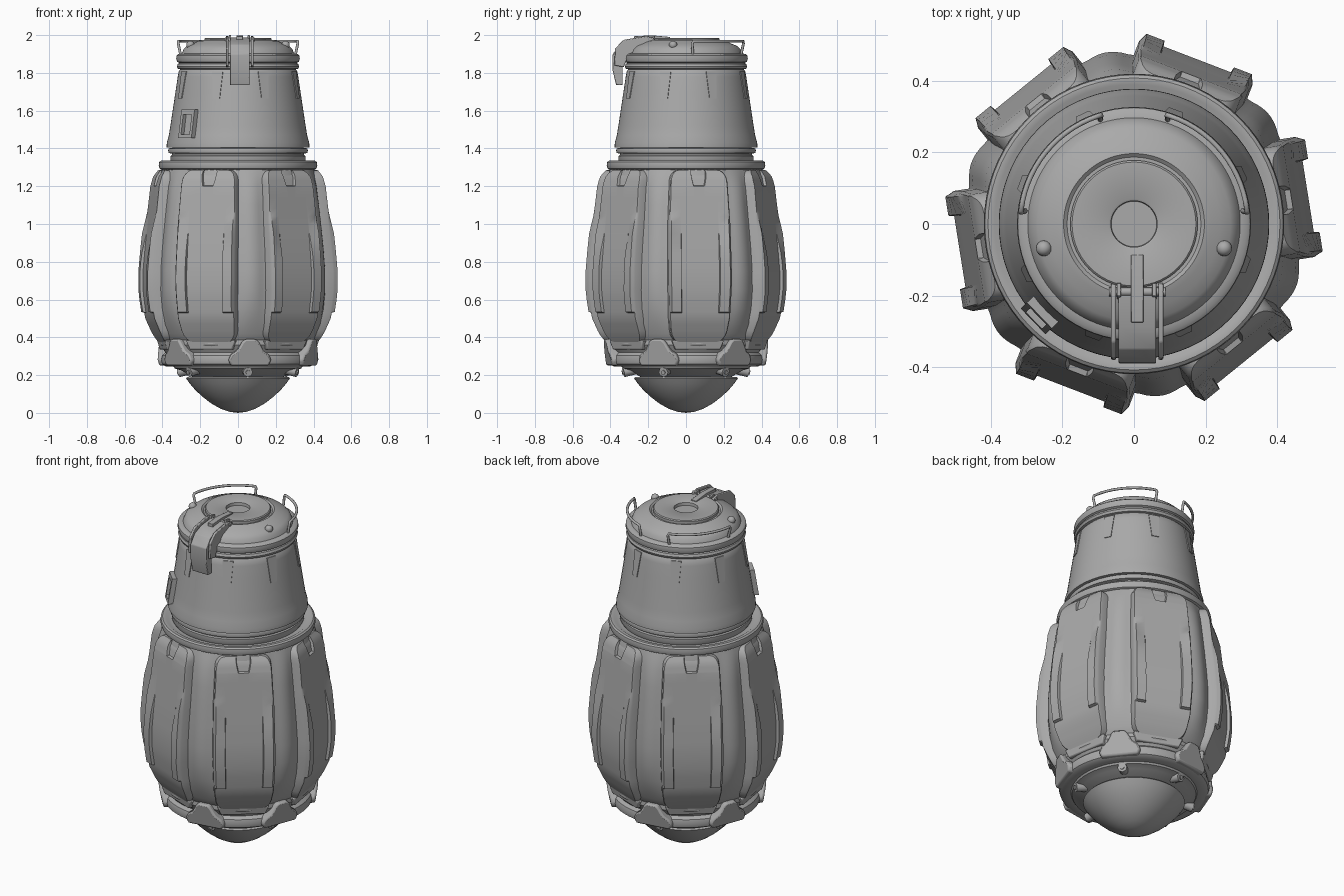
import bpy, bmesh, math
from mathutils import Vector

grey = bpy.data.materials.new("metal_grey")
grey.diffuse_color = (0.4, 0.4, 0.4, 1)
START = 9  # angle of the first armour panel
GAPS = [START + 30 + 60 * k for k in range(6)]


def finish(name, bm, angle=35):
    bmesh.ops.remove_doubles(bm, verts=bm.verts, dist=1e-5)
    bmesh.ops.recalc_face_normals(bm, faces=bm.faces)
    me = bpy.data.meshes.new(name)
    bm.to_mesh(me)
    bm.free()
    me.materials.append(grey)
    ob = bpy.data.objects.new(name, me)
    bpy.context.collection.objects.link(ob)
    bpy.ops.object.select_all(action='DESELECT')
    ob.select_set(True)
    bpy.context.view_layer.objects.active = ob
    bpy.ops.object.shade_smooth_by_angle(angle=math.radians(angle))
    return ob


def polar(deg, r, t, z):
    """Point at radius r in direction deg, shifted sideways by t."""
    a = math.radians(deg)
    return Vector((r * math.cos(a) - t * math.sin(a), r * math.sin(a) + t * math.cos(a), z))


def lerp(table, x):
    for (x0, y0), (x1, y1) in zip(table, table[1:]):
        if x <= x1:
            return y0 + (y1 - y0) * max(0, x - x0) / (x1 - x0)
    return table[-1][1]


def revolve(name, profile, seg=72, shape=lambda a, r, z: r):
    bm = bmesh.new()
    rows = [[bm.verts.new(polar(360 * i / seg, shape(360 * i / seg, r, z), 0, z))
             for i in range(seg)] for r, z in profile]
    for a, b in zip(rows, rows[1:]):
        for i in range(seg):
            j = (i + 1) % seg
            bm.faces.new((a[i], a[j], b[j], b[i]))
    return finish(name, bm)


def loft(name, a, b, bevel=0.0):
    """Solid between two matching outlines."""
    bm = bmesh.new()
    va, vb = [bm.verts.new(p) for p in a], [bm.verts.new(p) for p in b]
    bm.faces.new(va)
    bm.faces.new(vb)
    for i in range(len(a)):
        j = (i + 1) % len(a)
        bm.faces.new((va[i], va[j], vb[j], vb[i]))
    ob = finish(name, bm)
    if bevel:
        m = ob.modifiers.new("bevel", 'BEVEL')
        m.width, m.segments = bevel, 2
    return ob


def side_prism(name, pts, x0, x1, bevel=0.004):
    return loft(name, [Vector((x0, *p)) for p in pts], [Vector((x1, *p)) for p in pts], bevel)


def rod(name, points, radius):
    cu = bpy.data.curves.new(name, 'CURVE')
    cu.dimensions, cu.bevel_depth, cu.bevel_resolution = '3D', radius, 2
    cu.use_fill_caps = True
    sp = cu.splines.new('POLY')
    sp.points.add(len(points) - 1)
    for p, co in zip(sp.points, points):
        p.co = (*co, 1)
    cu.materials.append(grey)
    bpy.context.collection.objects.link(bpy.data.objects.new(name, cu))


# Rounded main body with a soft rib in each gap between panels
def ribbed(a, r, z):
    d = abs((a - START) % 60 - 30)
    fade = min(1, max(0, (z - 0.45) / 0.15)) * min(1, max(0, (1.28 - z) / 0.1))
    return r + fade * (0.014 * max(0, math.cos(math.radians(d * 11.25))) if d < 8 else 0)


revolve("main_body", [(0.36, 0.34), (0.40, 0.37), (0.423, 0.42), (0.445, 0.47), (0.462, 0.55),
                      (0.472, 0.65), (0.472, 0.75), (0.463, 0.87), (0.45, 1.0), (0.438, 1.1),
                      (0.425, 1.2), (0.412, 1.26), (0.40, 1.3)], 180, ribbed)

# Armour panels: flat across, curved in height, raised strips along the sides, notch at the top
DEPTH = [(0.375, 0.41), (0.42, 0.437), (0.5, 0.472), (0.57, 0.485), (0.65, 0.493), (0.75, 0.493),
         (0.88, 0.482), (1.0, 0.468), (1.2, 0.446), (1.25, 0.432), (1.285, 0.41)]
WIDTH = [(0.375, 0.145), (0.5, 0.162), (0.7, 0.17), (1.0, 0.165), (1.285, 0.15)]
ROWS = [0.375, 0.38, 0.39, 0.41, 0.435, 0.47, 0.5, 0.53, 0.535, 0.6, 0.65, 0.7, 0.75, 0.8, 0.85,
        0.9, 0.95, 1.0, 1.04, 1.08, 1.14, 1.2, 1.203, 1.23, 1.25, 1.265, 1.275, 1.282, 1.285]


def panel_point(deg, u, z, drop):
    e = min(1, min(z - 0.375, 1.285 - z) / 0.06)
    corner = 1 - 0.3 * (1 - math.sqrt(max(0, 1 - (1 - e) ** 2)))
    r = lerp(DEPTH, z) - drop
    au = abs(u)
    if 0.62 <= au <= 0.95 and z > 0.532:
        top = 0.95 + 0.13 * (au - 0.62) / 0.33
        r += 0.016 * min(1, max(0, (top - z) / 0.12))
    if au > 0.99:
        r -= 0.01
    return polar(deg, r, u * lerp(WIDTH, z) * corner, z)


for k in range(6):
    bm = bmesh.new()
    grid = []
    for i, z in enumerate([ROWS[0]] + ROWS + [ROWS[-1]]):
        n = lerp([(1.2, 0.17), (1.285, 0.3)], z)
        half = [n, n + 0.02, 0.6, 0.62, 0.93, 0.97, 1, 1]
        us = [-u for u in reversed(half)] + half
        row = []
        for j, u in enumerate(us):
            border = i in (0, len(ROWS) + 1) or j in (0, len(us) - 1)
            notch = abs(u) <= n and z > 1.201
            row.append(bm.verts.new(panel_point(START + 60 * k, u, z,
                                                0.07 if border else 0.015 if notch else 0)))
        grid.append(row)
    for a, b in zip(grid, grid[1:]):
        for j in range(len(a) - 1):
            bm.faces.new((a[j], a[j + 1], b[j + 1], b[j]))
    finish("armour_panel", bm, 30)

# Upper collar and neck rings
revolve("shoulder_ring", [(0.36, 1.285), (0.40, 1.285), (0.415, 1.293), (0.42, 1.31), (0.417, 1.328),
                          (0.408, 1.335), (0.39, 1.335), (0.375, 1.325), (0.35, 1.325)])
revolve("neck", [(0.35, 1.32), (0.358, 1.335), (0.358, 1.36), (0.35, 1.365), (0.35, 1.372),
                 (0.367, 1.376), (0.37, 1.39), (0.367, 1.40), (0.34, 1.405)])

# Tapered upper drum
DRUM = [(1.405, 0.378), (1.43, 0.377), (1.47, 0.366), (1.52, 0.358), (1.6, 0.346), (1.7, 0.331),
        (1.78, 0.319), (1.81, 0.313)]
revolve("upper_drum", [(0.33, 1.405)] + [(r, z) for z, r in DRUM] + [(0.305, 1.82), (0.30, 1.83)])

# Thin tapered plates around the drum top
for k in range(8):
    a = 25 + 45 * k
    pts = [(-0.02, 1.665), (0.02, 1.665), (0.03, 1.808), (-0.03, 1.808)]
    loft("drum_plate", [polar(a, lerp(DRUM, z) + 0.004, t, z) for t, z in pts],
         [polar(a, lerp(DRUM, z) - 0.02, t, z) for t, z in pts])

# Framed socket on the drum
SOCKET = 224
for t0, t1, z0, z1, drop in [(-0.05, -0.032, 1.455, 1.605, 0), (0.032, 0.05, 1.455, 1.605, 0),
                             (-0.04, 0.04, 1.455, 1.475, 0), (-0.04, 0.04, 1.58, 1.605, 0),
                             (-0.04, 0.04, 1.465, 1.595, 0.022)]:
    pts = [(t0, z0), (t1, z0), (t1, z1), (t0, z1)]
    front = [polar(SOCKET, 0.392 - drop - 0.16 * (z - 1.455), t, z) for t, z in pts]
    loft("drum_socket", front, [polar(SOCKET, 0.32, t, z) for t, z in pts])

# Domed cap with rim and central hatch
revolve("cap", [(0.29, 1.815), (0.318, 1.822), (0.324, 1.835), (0.318, 1.848), (0.31, 1.852),
                (0.322, 1.858), (0.327, 1.875), (0.325, 1.892), (0.315, 1.90), (0.297, 1.903),
                (0.288, 1.925), (0.27, 1.943), (0.24, 1.955), (0.215, 1.968), (0.197, 1.973),
                (0.187, 1.965), (0, 1.965)])
revolve("hatch", [(0.178, 1.95), (0.178, 1.98), (0.173, 1.985), (0.07, 1.985), (0.065, 1.982),
                  (0.062, 1.95), (0.05, 1.94), (0, 1.936)])

# Curved hand rails and round studs, one on each side
for s in (1, -1):
    arc = [polar(7 + 65 * i / 14, 0.318, 0, 1.967) for i in range(15)]
    ends = [polar(a, 0.305, 0, 1.89) for a in (7, 72)]
    mids = [polar(a, 0.318, 0, 1.955) for a in (6, 73)]
    path = [ends[0], mids[0]] + arc + [mids[1], ends[1]]
    rod("hand_rail", [(s * p.x, p.y, p.z) for p in path], 0.0075)
    bm = bmesh.new()
    bmesh.ops.create_uvsphere(bm, u_segments=16, v_segments=8, radius=0.022)
    bmesh.ops.translate(bm, verts=bm.verts, vec=(s * 0.252, -0.068, 1.948))
    finish("cap_stud", bm)

# Latch folded over the front of the cap
side_prism("latch_plate", [(-0.2, 1.955), (-0.2, 1.985), (-0.29, 1.975), (-0.35, 1.95), (-0.388, 1.9),
                           (-0.39, 1.82), (-0.37, 1.735), (-0.335, 1.735), (-0.335, 1.89),
                           (-0.29, 1.93)], -0.043, 0.062)
for x in (-0.064, 0.068):
    side_prism("latch_cheek", [(-0.16, 1.95), (-0.17, 1.985), (-0.21, 1.995), (-0.33, 1.975),
                               (-0.375, 1.93), (-0.38, 1.84), (-0.33, 1.83), (-0.3, 1.9)],
               x, x + 0.014)
    side_prism("latch_ear", [(-0.165, 1.95), (-0.165, 1.995), (-0.2, 2.0), (-0.215, 1.95)],
               x * 0.75, x * 0.75 + 0.012, 0.002)
side_prism("latch_arm", [(-0.085, 1.98), (-0.085, 1.99), (-0.18, 1.999), (-0.275, 1.994),
                         (-0.275, 1.97), (-0.18, 1.97)], -0.008, 0.026, 0.002)
rod("latch_pin", [(-0.07, -0.19, 1.975), (0.088, -0.19, 1.975)], 0.012)

# Lower ring, with pads clamped under each gap
revolve("lower_ring", [(0.27, 0.25), (0.34, 0.245), (0.385, 0.247), (0.402, 0.258), (0.408, 0.28),
                       (0.402, 0.305), (0.385, 0.32), (0.395, 0.335), (0.41, 0.36), (0.408, 0.385),
                       (0.37, 0.39)])
for a in GAPS:
    pts = [(-0.1, 0.25), (0.1, 0.25), (0.115, 0.28), (0.1, 0.31), (0.07, 0.33), (0.045, 0.375),
           (0.03, 0.39), (-0.03, 0.39), (-0.045, 0.375), (-0.07, 0.33), (-0.1, 0.31), (-0.115, 0.28)]
    loft("ring_clamp", [polar(a, 0.425 - 0.9 * t * t + 0.12 * (z - 0.28), t, z) for t, z in pts],
         [polar(a, 0.34, t, z) for t, z in pts], 0.01)
    # flared lip under the panel between clamps
    b = a + 30
    lip = [(-0.12, 0.335), (0.12, 0.335), (0.14, 0.385), (-0.14, 0.385)]
    loft("panel_lip", [polar(b, 0.402 + 0.2 * (z - 0.335), t, z) for t, z in lip],
         [polar(b, 0.35, t, z) for t, z in lip], 0.006)
    # radial bolt with a raised centre
    rod("bolt", [polar(a, 0.24, 0, 0.237), polar(a, 0.335, 0, 0.215)], 0.026)
    rod("bolt_tip", [polar(a, 0.32, 0, 0.218), polar(a, 0.342, 0, 0.213)], 0.012)

# Underside cone and rounded nose
revolve("underside", [(0.35, 0.26), (0.335, 0.235), (0.30, 0.225), (0.24, 0.19), (0.2, 0.19)])
revolve("nose_dome", [(0, 0.19), (0.268, 0.19), (0.275, 0.183), (0.255, 0.155), (0.225, 0.12),
                      (0.185, 0.083), (0.14, 0.049), (0.09, 0.021), (0.045, 0.006), (0, 0)])
